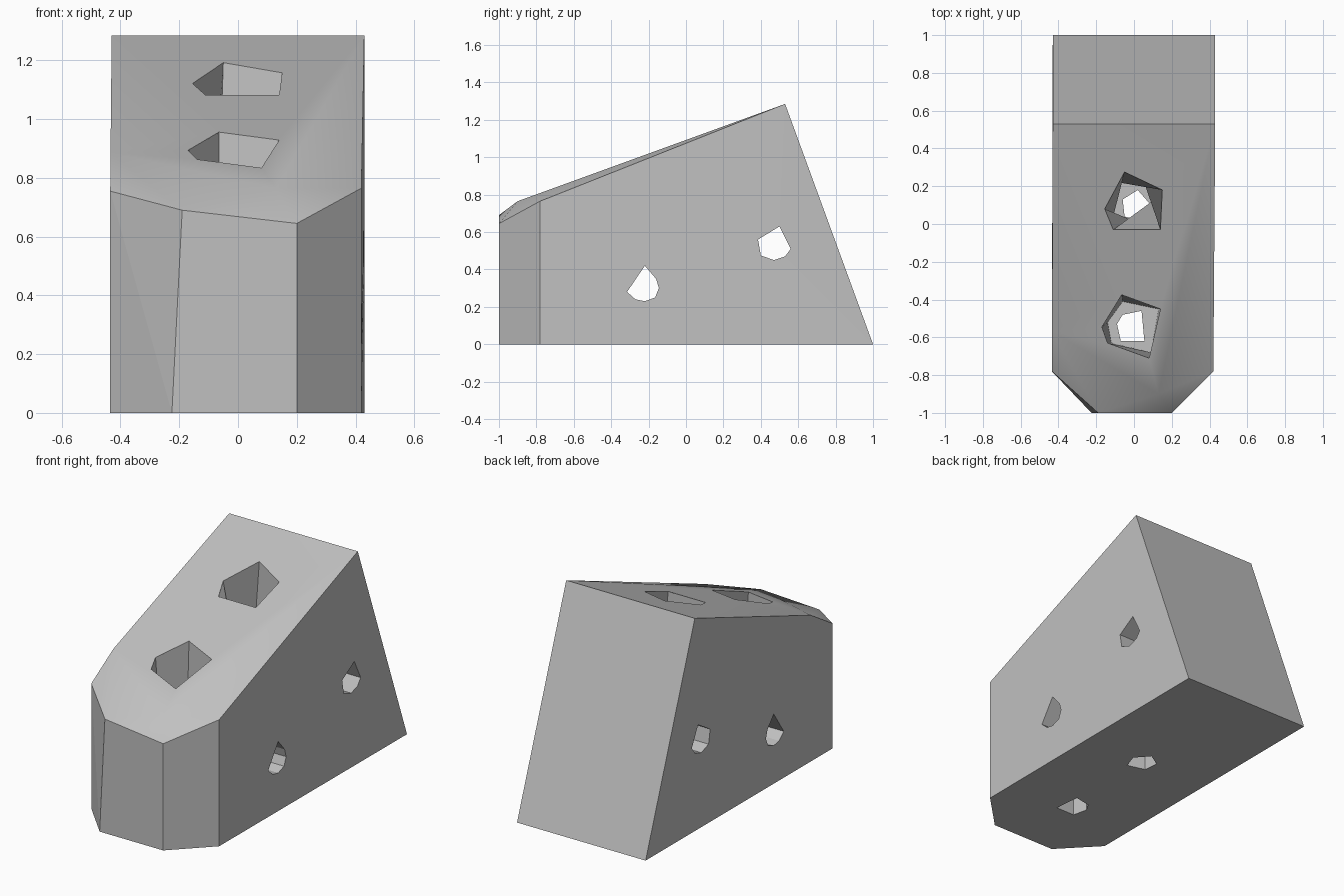
import bpy
import bmesh

cube = bpy.data.objects.get("Cube")
if cube:
    bpy.data.objects.remove(cube, do_unlink=True)

grey = bpy.data.materials.new("plain grey")
grey.use_nodes = True
GREY = (0.53, 0.53, 0.53, 1)
grey.diffuse_color = GREY
grey.node_tree.nodes["Principled BSDF"].inputs["Base Color"].default_value = GREY


def make_object(name, bm):
    bmesh.ops.recalc_face_normals(bm, faces=bm.faces)
    mesh = bpy.data.meshes.new(name)
    bm.to_mesh(mesh)
    bm.free()
    mesh.materials.append(grey)
    obj = bpy.data.objects.new(name, mesh)
    bpy.context.collection.objects.link(obj)
    return obj


def loft(name, start, end):
    """Closed prism between two matching rings of points."""
    bm = bmesh.new()
    a = [bm.verts.new(p) for p in start]
    b = [bm.verts.new(p) for p in end]
    bm.faces.new(a)
    bm.faces.new(b[::-1])
    for i in range(len(a)):
        j = (i + 1) % len(a)
        bm.faces.new((a[i], a[j], b[j], b[i]))
    return make_object(name, bm)


# Wedge block: named corners, sloped back, chamfered front, faceted top
points = {
    "back_l": (-0.43, 1, 0), "back_r": (0.43, 1, 0),
    "side_l": (-0.435, -0.78, 0), "side_r": (0.42, -0.78, 0),
    "nose_l": (-0.225, -1, 0), "nose_r": (0.2, -1, 0),
    "ridge_l": (-0.43, 0.53, 1.285), "ridge_r": (0.43, 0.53, 1.285),
    "bend_l": (-0.434, -0.57, 0.885), "brow": (0.13, -0.9, 0.765),
    "top_side_l": (-0.435, -0.78, 0.755), "top_side_r": (0.42, -0.78, 0.765),
    "top_nose_l": (-0.19, -1, 0.69), "top_nose_r": (0.2, -1, 0.645),
}
top_faces = [
    "ridge_l ridge_r brow bend_l", "ridge_r top_side_r brow",
    "top_side_r top_nose_r brow", "top_nose_r top_nose_l brow",
    "bend_l brow top_nose_l", "bend_l top_nose_l top_side_l",
]
wall_faces = [
    "back_l back_r side_r nose_r nose_l side_l",
    "back_l back_r ridge_r ridge_l",
    "back_r side_r top_side_r ridge_r",
    "side_r nose_r top_nose_r top_side_r",
    "nose_r nose_l top_nose_l top_nose_r",
    "nose_l side_l top_side_l", "nose_l top_side_l top_nose_l",
    "side_l back_l ridge_l bend_l top_side_l",
]
bm = bmesh.new()
verts = {name: bm.verts.new(p) for name, p in points.items()}
for group, smooth in ((top_faces, True), (wall_faces, False)):
    for names in group:
        bm.faces.new([verts[n] for n in names.split()]).smooth = smooth
block = make_object("wedge_block", bm)

# Vertical bolt holes: wide rough pocket from the top, narrow shaft below
FLOOR = 0.3
pockets = [
    ([(-0.05, 0.275), (0.15, 0.18), (0.14, -0.03), (-0.11, -0.03), (-0.155, 0.08)],
     [(-0.08, 0.22), (0.05, 0.23), (0.15, 0.16), (0.11, -0.03), (-0.12, 0.0)],
     [(-0.06, 0.13), (0.02, 0.18), (0.09, 0.1), (0.06, 0.01), (-0.05, 0.04)]),
    ([(-0.065, -0.375), (0.14, -0.45), (0.08, -0.71), (-0.14, -0.63), (-0.17, -0.545)],
     [(-0.06, -0.41), (0.13, -0.45), (0.09, -0.68), (-0.12, -0.63), (-0.14, -0.52)],
     [(-0.06, -0.48), (0.04, -0.46), (0.055, -0.62), (-0.07, -0.62), (-0.09, -0.53)]),
]


def at_z(ring, z):
    return [(x, y, z) for x, y in ring]


cutters = []
for mouth, floor, shaft in pockets:
    surface = [(x, y, 1.285 - 0.364 * (0.53 - y)) for x, y in mouth]
    cutters.append(loft("pocket_cutter", surface, at_z(floor, FLOOR)))
    # Straight collar so the pocket opens cleanly through the top
    cutters.append(loft("mouth_cutter", [(x, y, z - 0.002) for x, y, z in surface],
                        at_z(mouth, 1.5)))
    cutters.append(loft("shaft_cutter", at_z(shaft, FLOOR + 0.05), at_z(shaft, -0.1)))

# Cross holes running from side to side
cross_holes = [
    [(-0.22, 0.42), (-0.315, 0.28), (-0.27, 0.24), (-0.22, 0.23),
     (-0.165, 0.25), (-0.145, 0.3), (-0.16, 0.35)],
    [(0.385, 0.56), (0.5, 0.63), (0.56, 0.51), (0.53, 0.47), (0.47, 0.45), (0.4, 0.475)],
]
for ring in cross_holes:
    cutters.append(loft("cross_cutter", [(-0.6, y, z) for y, z in ring],
                        [(0.6, y, z) for y, z in ring]))

# Cut the holes, then drop the cutters
bpy.context.view_layer.objects.active = block
for cutter in cutters:
    mod = block.modifiers.new("hole", "BOOLEAN")
    mod.operation = "DIFFERENCE"
    mod.solver = "EXACT"
    mod.object = cutter
    bpy.ops.object.modifier_apply(modifier=mod.name)
    bpy.data.objects.remove(cutter, do_unlink=True)
